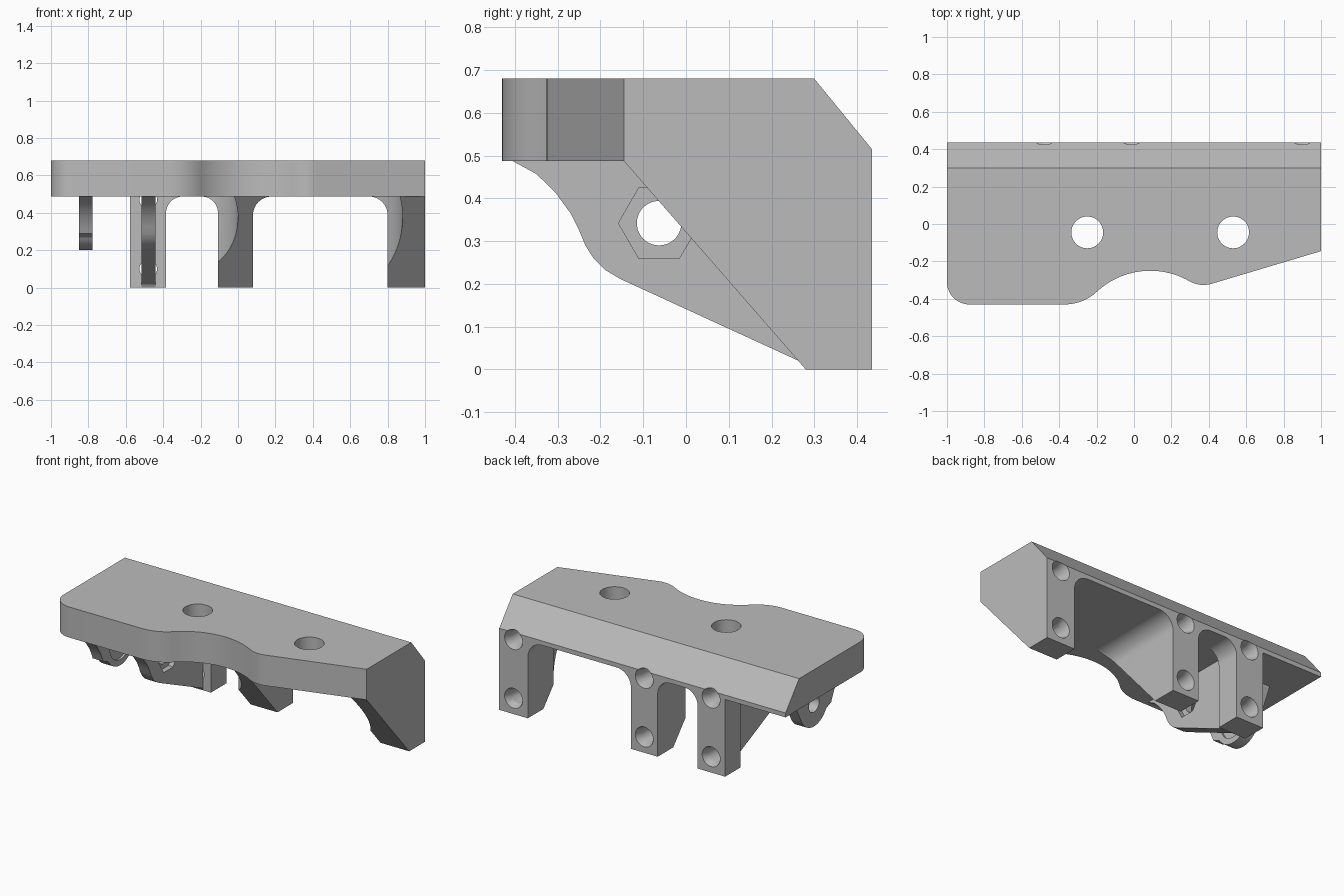
import bpy, bmesh
from math import cos, sin, radians, pi
from mathutils import Vector, Matrix

cube = bpy.data.objects.get("Cube")
if cube:
    bpy.data.objects.remove(cube, do_unlink=True)

grey = bpy.data.materials.new("plain grey")
grey.use_nodes = True
GREY = (0.5, 0.5, 0.5, 1)
grey.diffuse_color = GREY
grey.node_tree.nodes["Principled BSDF"].inputs["Base Color"].default_value = GREY

BACK, UNDER, TOP = 0.435, 0.487, 0.68
PIN = (-0.063, 0.342)       # y, z of the pivot hole


def arc(cx, cy, r, start, end, n=14):
    angles = [radians(start + (end - start) * i / n) for i in range(n + 1)]
    return [(cx + r * cos(a), cy + r * sin(a)) for a in angles]


def to_object(name, bm):
    bmesh.ops.recalc_face_normals(bm, faces=bm.faces)
    mesh = bpy.data.meshes.new(name)
    bm.to_mesh(mesh)
    bm.free()
    mesh.materials.append(grey)
    obj = bpy.data.objects.new(name, mesh)
    bpy.context.collection.objects.link(obj)
    return obj


def prism(name, points, axis, low, high, planes=()):
    """Extrude a profile along an axis, then trim it with planes."""
    place = {"x": lambda p, d: (d, p[0], p[1]),
             "y": lambda p, d: (p[0], d, p[1]),
             "z": lambda p, d: (p[0], p[1], d)}[axis]
    bm = bmesh.new()
    face = bm.faces.new([bm.verts.new(place(p, low)) for p in points])
    new = bmesh.ops.extrude_face_region(bm, geom=[face])["geom"]
    shift = Vector(place((0, 0), high - low))
    bmesh.ops.translate(bm, vec=shift, verts=[v for v in new if isinstance(v, bmesh.types.BMVert)])
    for co, normal in planes:
        bmesh.ops.bisect_plane(bm, geom=bm.verts[:] + bm.edges[:] + bm.faces[:],
                               plane_co=co, plane_no=normal, clear_outer=True)
        bmesh.ops.holes_fill(bm, edges=[e for e in bm.edges if e.is_boundary])
    return to_object(name, bm)


def cutter(center, axis, r1, r2, depth, sides=48):
    """Cylinder, cone or hexagon starting at center and running along axis."""
    bm = bmesh.new()
    axis = Vector(axis)
    turn = axis.to_track_quat("Z", "Y").to_matrix().to_4x4()
    spot = Matrix.Translation(Vector(center) + axis * depth / 2)
    bmesh.ops.create_cone(bm, cap_ends=True, segments=sides, radius1=r1, radius2=r2,
                          depth=depth, matrix=spot @ turn)
    obj = to_object("cutter", bm)
    obj.hide_render = True
    return obj


def cut(obj, tools):
    bpy.context.view_layer.objects.active = obj
    for tool in tools:
        mod = obj.modifiers.new("cut", "BOOLEAN")
        mod.operation, mod.solver, mod.object = "DIFFERENCE", "EXACT", tool
        bpy.ops.object.modifier_apply(modifier=mod.name)


# Top plate with a wavy front edge and a sloped back edge
outline = [(1, BACK), (-1, BACK)]
outline += arc(-0.88, -0.31, 0.12, 180, 270)
outline += arc(-0.37, -0.18, 0.25, 270, 313)
outline += arc(0.087, -0.67, 0.42, 133, 60, 24)[1:]
outline += arc(0.372, -0.176, 0.15, 240, 287)[1:]
outline.append((1, -0.145))
plate = prism("top_plate", outline, "z", UNDER, TOP,
              [((0, 0.30, TOP), (0, 0.165, 0.135))])


# Legs flare into the plate with fillets
def leg_profile(left, right, fillet_left, fillet_right):
    points = [(left, 0), (right, 0)]
    r = fillet_right
    points += arc(right + r, UNDER - r, r, 180, 90) if r else [(right, UNDER)]
    r = fillet_left
    points += [(points[-1][0], 0.5), (left - r, 0.5)]
    points += arc(left - r, UNDER - r, r, 90, 0) if r else []
    return points


slope = [((0, 0.28, 0), (0, -0.487, -0.425))]
left_leg = prism("left_leg", leg_profile(0.80, 1, 0.1, 0), "y", -0.145, BACK, slope)
middle_leg = prism("middle_leg", leg_profile(-0.107, 0.08, 0.088, 0.1), "y", -0.145, BACK, slope)
right_leg = prism("right_leg", leg_profile(-0.578, -0.385, 0, 0.09), "y", 0.28, BACK)

# Round clearance under the two plate holes
for leg, x, r in ((left_leg, 0.53, 0.35), (middle_leg, -0.25, 0.25)):
    cut(leg, [cutter((x, -0.045, -0.1), (0, 0, 1), r, r, 0.62, 96)])
    cut(plate, [cutter((x, -0.045, 0.4), (0, 0, 1), 0.085, 0.085, 0.4)])

# Countersunk screw holes in the back of each leg
for leg, x in ((left_leg, 0.90), (middle_leg, -0.013), (right_leg, -0.48)):
    for z in (0.1, 0.47):
        tools = [cutter((x, BACK + 0.01, z), (0, -1, 0), 0.047, 0.047, 0.175),
                 cutter((x, BACK + 0.01, z), (0, -1, 0), 0.066, 0.046, 0.055)]
        cut(leg, tools)
        if z > 0.4:
            cut(plate, tools)

# Pivot ears sharing one curved front edge
front_curve = [(-0.405, 0.5), (-0.405, UNDER), (-0.35, 0.457), (-0.305, 0.413),
               (-0.27, 0.365), (-0.25, 0.325), (-0.235, 0.289), (-0.215, 0.258)]
large = front_curve + [(-0.19, 0.233), (-0.155, 0.212), (0.27, 0.017), (0.28, 0), (0.28, 0.5)]
large_ear = prism("large_ear", large, "x", -0.517, -0.442)
small = front_curve[:-1] + arc(*PIN, 0.142, 212, 330, 24) + [(0.17, UNDER), (0.17, 0.5)]
small_ear = prism("small_ear", small, "x", -0.85, -0.777)

pin = cutter((-1, *PIN), (1, 0, 0), 0.052, 0.052, 0.7)
hexagon = cutter((-0.475, *PIN), (1, 0, 0), 0.095, 0.095, 0.1, 6)
# Keep the hexagon points facing front and back
corners = hexagon.data.vertices
if max(abs(v.co.y - PIN[0]) for v in corners) < 0.09:
    move = Matrix.Translation((0, *PIN))
    hexagon.data.transform(move @ Matrix.Rotation(pi / 6, 4, "X") @ move.inverted())
cut(large_ear, [pin, hexagon])
cut(small_ear, [pin, cutter((-0.79, *PIN), (1, 0, 0), 0.105, 0.105, 0.1)])

# Remove cutters and smooth the curved surfaces
for obj in [o for o in bpy.data.objects if o.name.startswith("cutter")]:
    bpy.data.objects.remove(obj, do_unlink=True)
bpy.ops.object.select_all(action="DESELECT")
for obj in (plate, left_leg, middle_leg, right_leg, large_ear, small_ear):
    obj.select_set(True)
bpy.context.view_layer.objects.active = plate
bpy.ops.object.shade_smooth_by_angle(angle=radians(25))
